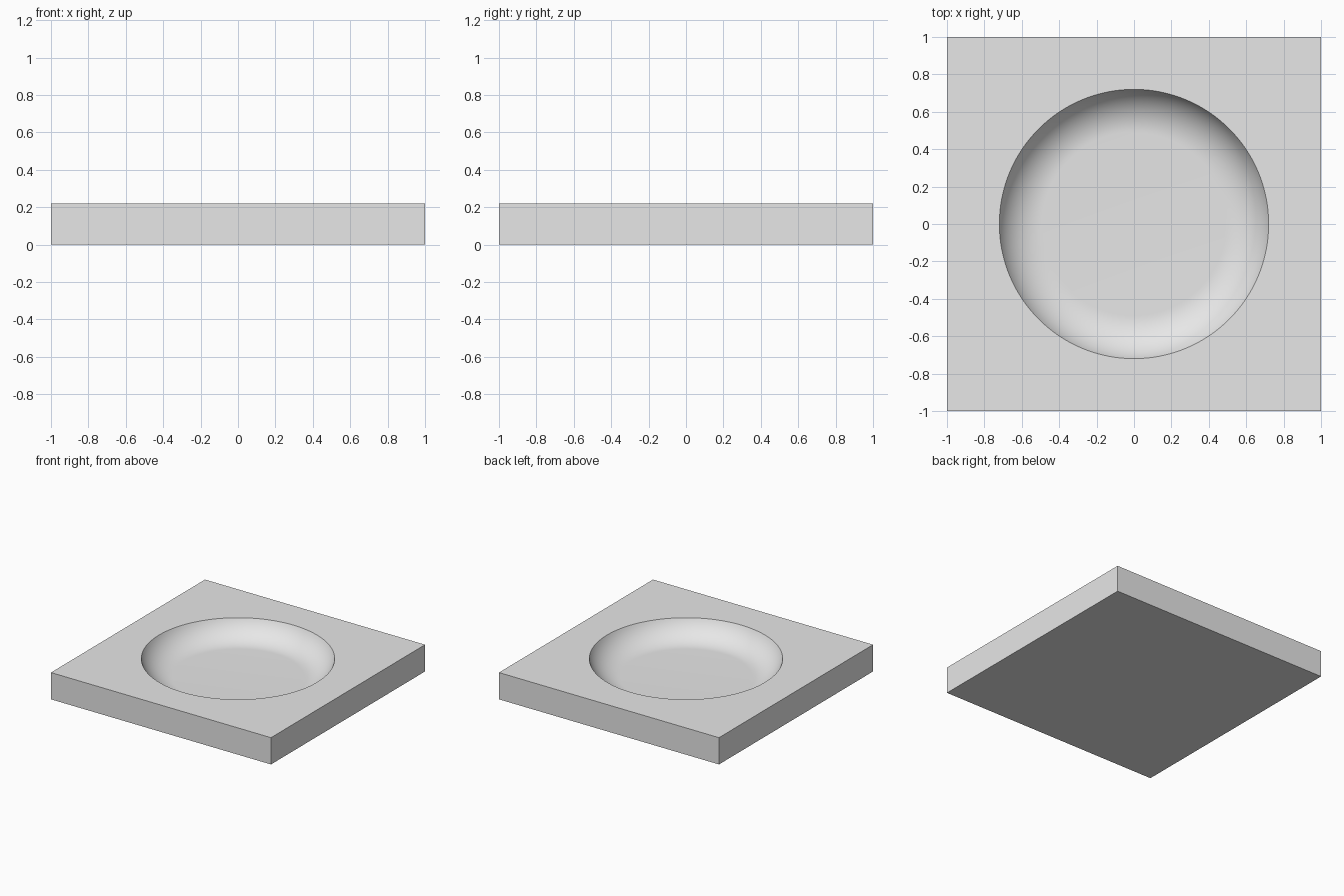
import bpy
import bmesh
import math

cube = bpy.data.objects.get("Cube")
if cube:
    bpy.data.objects.remove(cube, do_unlink=True)

HEIGHT = 0.22
RIM, FLOOR, DEPTH = 0.72, 0.49, 0.15     # dish radii and depth
SEGMENTS, STEPS = 128, 16

# Plain grey material
grey = bpy.data.materials.new("light_grey")
grey.use_nodes = True
colour = (0.8, 0.8, 0.8, 1)
grey.diffuse_color = colour
grey.node_tree.nodes["Principled BSDF"].inputs["Base Color"].default_value = colour

bm = bmesh.new()

# Square block, opened at the top
bmesh.ops.create_cube(bm, size=2)
for v in bm.verts:
    v.co.z = HEIGHT if v.co.z > 0 else 0
top = max(bm.faces, key=lambda f: f.calc_center_median().z)
border = list(top.edges)
bmesh.ops.delete(bm, geom=[top], context='FACES_ONLY')

# Dish wall: an arc that leaves the flat floor tangentially and meets the rim
width = RIM - FLOOR
radius = (width ** 2 + DEPTH ** 2) / (2 * DEPTH)
sweep = math.asin(width / radius)
rings = []
for i in range(STEPS + 1):
    a = sweep * i / STEPS
    r = FLOOR + radius * math.sin(a)
    z = HEIGHT - DEPTH + radius * (1 - math.cos(a))
    rings.append([bm.verts.new((r * math.cos(t), r * math.sin(t), z))
                  for t in (math.tau * k / SEGMENTS for k in range(SEGMENTS))])
for low, high in zip(rings, rings[1:]):
    for k in range(SEGMENTS):
        n = (k + 1) % SEGMENTS
        bm.faces.new((low[k], low[n], high[n], high[k]))

# Flat dish floor
bm.faces.new(rings[0])

# Top surface between the rim and the square border
rim = [bm.edges.get((rings[-1][k], rings[-1][k - 1])) for k in range(SEGMENTS)]
bmesh.ops.triangle_fill(bm, edges=border + rim, use_beauty=True, normal=(0, 0, 1))
bmesh.ops.recalc_face_normals(bm, faces=bm.faces[:])

mesh = bpy.data.meshes.new("dished_block")
bm.to_mesh(mesh)
bm.free()
mesh.materials.append(grey)
block = bpy.data.objects.new("dished_block", mesh)
bpy.context.collection.objects.link(block)

# Smooth dish with a crisp rim and block edges
bpy.ops.object.select_all(action='DESELECT')
block.select_set(True)
bpy.context.view_layer.objects.active = block
bpy.ops.object.shade_smooth_by_angle(angle=math.radians(30))
